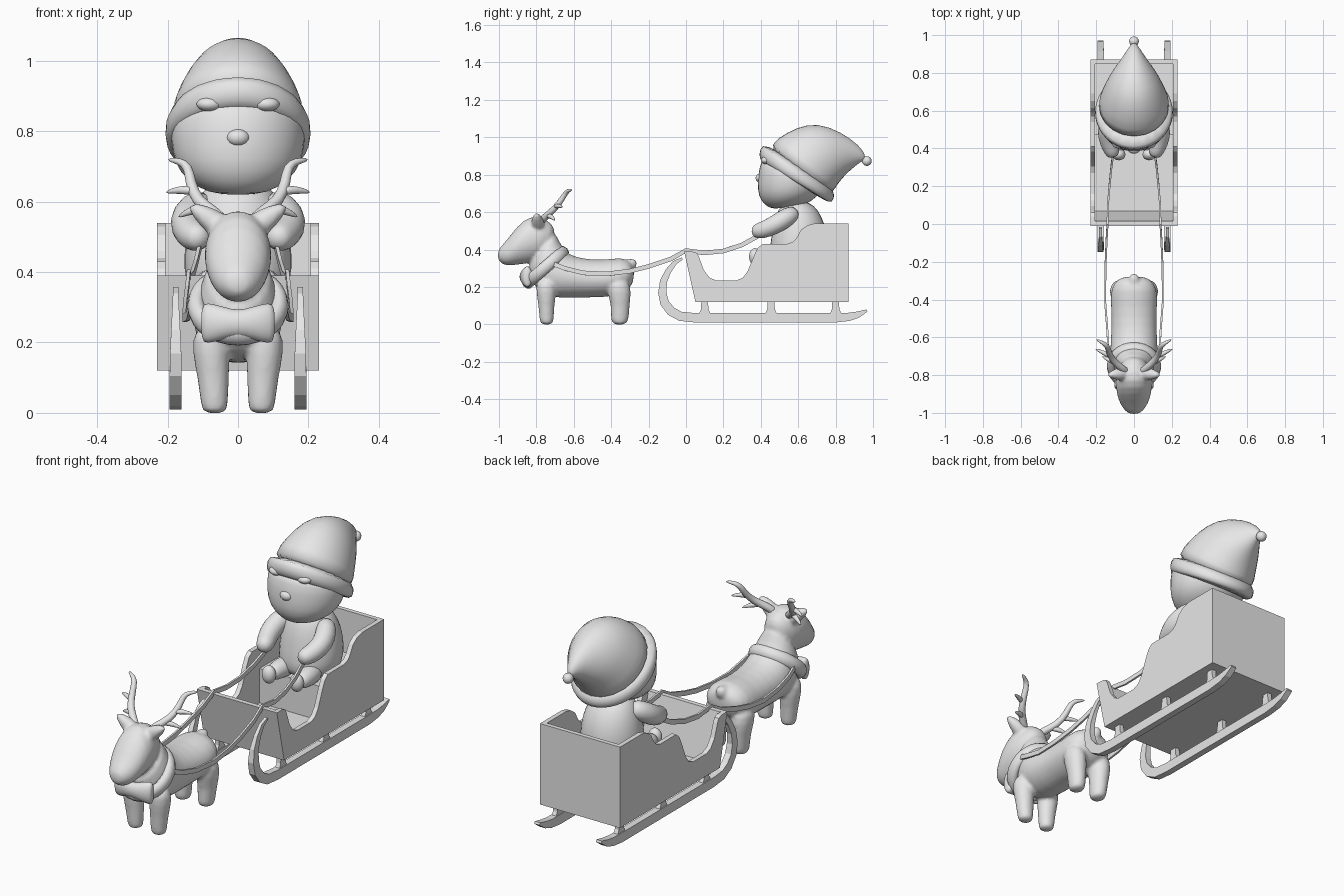
import bpy, bmesh, math
from mathutils import Vector, Matrix

grey = bpy.data.materials.new("plain grey")
grey.diffuse_color = (0.8, 0.8, 0.8, 1)


def skin(bm, rings):
    """Bridge a list of rings of points and cap both ends."""
    rows = [[bm.verts.new(p) for p in ring] for ring in rings]
    n = len(rows[0])
    for a, b in zip(rows, rows[1:]):
        for i in range(n):
            bm.faces.new((a[i], a[(i + 1) % n], b[(i + 1) % n], b[i]))
    bm.faces.new(rows[0])
    bm.faces.new(rows[-1][::-1])


def loft(bm, sections, n=16):
    """Oval sections: the two ends in (y, z), half width, optional x centre."""
    rings = []
    for s in sections:
        a, b = Vector((0, s[0], s[1])), Vector((0, s[2], s[3]))
        mid, half = (a + b) / 2, (a - b) / 2
        mid.x = s[5] if len(s) > 5 else 0
        rings.append([mid + half * math.cos(t) + Vector((s[4] * math.sin(t), 0, 0))
                      for t in (2 * math.pi * i / n for i in range(n))])
    skin(bm, rings)


def tube(bm, pts, radii, n=10, ref=(1, 0, 0), side=1):
    """Sweep an oval, or a box when n is 4; side -1 mirrors it in x."""
    pts = [Vector((p[0] * side, p[1], p[2])) for p in pts]
    k, ph = (math.sqrt(2), math.pi / 4) if n == 4 else (1, 0)
    rings = []
    for i, p in enumerate(pts):
        t = (pts[min(i + 1, len(pts) - 1)] - pts[max(i - 1, 0)]).normalized()
        u = (Vector(ref) - t * t.dot(Vector(ref))).normalized()
        v = t.cross(u)
        r = radii[i] if isinstance(radii, list) else radii
        ra, rb = r if isinstance(r, tuple) else (r, r)
        rings.append([p + u * ra * k * math.cos(a) + v * rb * k * math.sin(a)
                      for a in (ph + 2 * math.pi * j / n for j in range(n))])
    skin(bm, rings)


def prism(bm, poly, x0, x1):
    """Extrude a (y, z) outline along x."""
    skin(bm, [[(x, y, z) for y, z in poly] for x in (x0, x1)])


def ball(bm, c, r):
    bmesh.ops.create_uvsphere(bm, u_segments=16, v_segments=10, radius=1,
                              matrix=Matrix.LocRotScale(Vector(c), None, Vector(r)))


def finish(name, bm, smooth=True, sub=0, voxel=0):
    bmesh.ops.recalc_face_normals(bm, faces=bm.faces[:])
    me = bpy.data.meshes.new(name)
    bm.to_mesh(me)
    bm.free()
    me.materials.append(grey)
    if smooth:
        for p in me.polygons:
            p.use_smooth = True
    ob = bpy.data.objects.new(name, me)
    bpy.context.collection.objects.link(ob)
    if sub:
        ob.modifiers.new("round", 'SUBSURF').levels = sub
        ob.modifiers["round"].render_levels = sub
    if voxel:
        m = ob.modifiers.new("merge", 'REMESH')
        m.mode, m.voxel_size, m.use_smooth_shade = 'VOXEL', voxel, True
        s = ob.modifiers.new("soften", 'SMOOTH')
        s.factor, s.iterations = 0.5, 4
    return ob


# Sled tub: cut-out side walls, slanted front, back, floor and seat
side_profile = [(.05, .12), (.87, .12), (.87, .54), (.69, .54), (.65, .53), (.615, .505),
                (.59, .46), (.57, .44), (.54, .43), (.41, .43), (.385, .41), (.365, .37),
                (.33, .285), (.305, .25), (.27, .235), (.16, .235), (.125, .25), (.095, .29),
                (.07, .36), (.06, .38), (.04, .388), (-.01, .39)]
bm = bmesh.new()
for s in (-1, 1):
    prism(bm, side_profile, s * .206, s * .23)
finish("sled_sides", bm, False)
for name, poly in (
        ("sled_front", [(-.01, .39), (.015, .39), (.075, .12), (.05, .12)]),
        ("sled_back", [(.847, .12), (.87, .12), (.87, .54), (.847, .54)]),
        ("sled_floor", [(.06, .12), (.86, .12), (.86, .142), (.06, .142)]),
        ("sled_seat", [(.47, .14), (.85, .14), (.85, .32), (.47, .32)])):
    bm = bmesh.new()
    prism(bm, poly, -.207, .207)
    finish(name, bm, False)

# Curved runners and the posts that carry the tub
runner = [(-.02, .352), (-.06, .33), (-.095, .285), (-.12, .23), (-.127, .17), (-.115, .115),
          (-.08, .07), (-.03, .043), (.05, .035), (.80, .035), (.87, .04), (.92, .052), (.968, .074)]
sizes = [(.008, .006), (.008, .012), (.01, .016), (.013, .019), (.016, .022), (.017, .024)]
sizes += [(.017, .025)] * 4 + [(.017, .022), (.017, .017), (.015, .006)]
bm, posts = bmesh.new(), bmesh.new()
for s in (-1, 1):
    tube(bm, [(.177, y, z) for y, z in runner], sizes, 4, side=s)
    for y in (.10, .455, .80):
        prism(posts, [(y - .032, .055), (y + .032, .055), (y + .02, .08), (y + .018, .122),
                      (y - .018, .122), (y - .02, .08)], s * .165, s * .189)
finish("sled_runners", bm, False)
finish("runner_posts", posts, False)

# Rider: body with arms and legs
bm = bmesh.new()
loft(bm, [(.47, .315, .71, .315, .12), (.44, .37, .75, .37, .155), (.45, .45, .76, .45, .158),
          (.465, .54, .745, .54, .145), (.485, .60, .71, .61, .12), (.52, .66, .66, .66, .08)])
for s in (-1, 1):
    tube(bm, [(.09, .59, .60), (.125, .55, .58), (.148, .49, .54), (.135, .43, .51),
              (.115, .385, .498), (.11, .35, .495)], [.04, .052, .053, .048, .045, .025], 12, side=s)
    tube(bm, [(.07, .55, .36), (.08, .45, .36), (.085, .37, .355)], [.055, .05, .035], 12, side=s)
    ball(bm, (.08 * s, .368, .362), (.036, .032, .046))
finish("rider_body", bm, sub=1)

# Rider: head and face
bm = bmesh.new()
loft(bm, [(.47, .615, .60, .63, .06), (.425, .63, .65, .645, .115), (.383, .685, .70, .68, .17),
          (.38, .76, .73, .72, .19), (.39, .85, .74, .76, .195), (.42, .92, .75, .80, .18)], 20)
finish("rider_head", bm, sub=1)
bm = bmesh.new()
for s in (-1, 1):
    ball(bm, (.081 * s, .43, .877), (.037, .03, .021))
finish("rider_eyes", bm)
bm = bmesh.new()
ball(bm, (0, .398, .782), (.033, .026, .025))
finish("rider_nose", bm)

# Rider: drooping hat with a brim band and a bobble
bm = bmesh.new()
loft(bm, [(.42, .93, .78, .68, .20), (.49, 1.0, .80, .73, .188), (.59, 1.055, .83, .77, .16),
          (.70, 1.08, .865, .81, .125), (.83, 1.03, .90, .84, .07), (.93, .955, .935, .87, .03),
          (.962, .90, .955, .875, .01)], 20)
finish("hat", bm, sub=1)
bm = bmesh.new()
loft(bm, [(.41, .865, .75, .655, .188), (.388, .885, .785, .645, .208),
          (.39, .94, .80, .69, .212), (.42, .98, .785, .73, .192)], 20)
finish("hat_brim", bm, sub=1)
bm = bmesh.new()
ball(bm, (0, .967, .873), (.026, .026, .026))
finish("hat_bobble", bm)

# Reindeer: trunk, neck, head, ears, tail and legs merged into one skin
bm = bmesh.new()
loft(bm, [(-.278, .30, -.278, .25, .04), (-.29, .335, -.29, .20, .09), (-.34, .362, -.34, .16, .127),
          (-.44, .345, -.42, .142, .125), (-.55, .352, -.55, .142, .12), (-.63, .375, -.68, .135, .13),
          (-.66, .42, -.78, .16, .125), (-.685, .46, -.84, .24, .105), (-.70, .51, -.85, .34, .085)])
loft(bm, [(-.69, .51, -.72, .38, .05), (-.74, .565, -.80, .335, .09), (-.83, .59, -.86, .32, .10),
          (-.90, .53, -.92, .315, .092), (-.955, .455, -.955, .31, .073),
          (-.992, .415, -.988, .325, .05), (-1.007, .39, -1.007, .345, .02)])
tube(bm, [(0, -.32, .30), (0, -.29, .325), (0, -.265, .342)], [.045, .035, .014])
for s in (-1, 1):
    tube(bm, [(.04, -.79, .52), (.09, -.795, .558), (.14, -.80, .592)], [.045, .035, .012],
         ref=(0, 1, 0), side=s)
    for y, w in ((-.745, 0), (-.355, .012)):
        loft(bm, [(y - .032, -.003, y + .032, -.003, .034, s * .066),
                  (y - .04 - w, .02, y + .04 + w, .02, .04, s * .067),
                  (y - .045, .10, y + .042 + w, .10, .046, s * .07),
                  (y - .058 - w, .17, y + .055 + w, .17, .056, s * .077),
                  (y - .06 - w, .25, y + .05, .25, .05, s * .078)], 12)
finish("reindeer", bm, sub=1, voxel=.009)

# Antlers: a curved beam with two side tines each
bm = bmesh.new()
for s in (-1, 1):
    tube(bm, [(.03, -.79, .53), (.07, -.76, .57), (.115, -.72, .60), (.135, -.675, .65),
              (.14, -.645, .70), (.165, -.63, .715), (.20, -.61, .72)],
         [.022, .021, .019, .017, .015, .012, .005], 8, (0, 0.6, -.8), s)
    tube(bm, [(.09, -.74, .58), (.13, -.72, .578), (.172, -.70, .555)], [.016, .014, .004],
         8, (0, 1, 0), s)
    tube(bm, [(.125, -.70, .63), (.165, -.68, .635), (.207, -.66, .626)], [.015, .013, .004],
         8, (0, 1, 0), s)
finish("antlers", bm, sub=1)

# Neck collar: a tilted oval ring
n, m = 28, 10
bm = bmesh.new()
turn = Matrix.Translation((0, -.752, .305)) @ Matrix.Rotation(math.radians(41), 4, 'X')
grid = []
for i in range(n):
    a = 2 * math.pi * i / n
    row = []
    for j in range(m):
        b = 2 * math.pi * j / m
        k = .026 * math.cos(b)
        row.append(bm.verts.new(turn @ Vector(((.118 + k) * math.cos(a), (.128 + k) * math.sin(a),
                                               .034 * math.sin(b)))))
    grid.append(row)
for i in range(n):
    for j in range(m):
        p, q = grid[i], grid[(i + 1) % n]
        bm.faces.new((p[j], q[j], q[(j + 1) % m], p[(j + 1) % m]))
finish("collar", bm)

# Bow tie below the chin
bm = bmesh.new()
tube(bm, [(x, -.865 + abs(x) * .2, .255) for x in (-.104, -.09, -.04, 0, .04, .09, .104)],
     [(.02, .052), (.03, .062), (.034, .048), (.026, .036), (.034, .048), (.03, .062), (.02, .052)],
     12, (0, 1, 0))
finish("bow", bm, sub=1)

# Reins: flat straps from the hands over the sled front and along the reindeer
bm = bmesh.new()
for s in (-1, 1):
    tube(bm, [(.108, .39, .475), (.12, .30, .425), (.13, .20, .392), (.138, .10, .382),
              (.14, 0, .395), (.145, -.08, .35), (.15, -.2, .31), (.152, -.3, .285),
              (.152, -.42, .27), (.142, -.55, .275), (.136, -.65, .30), (.12, -.74, .335)],
         (.005, .012), 4, side=s)
finish("reins", bm, False)
